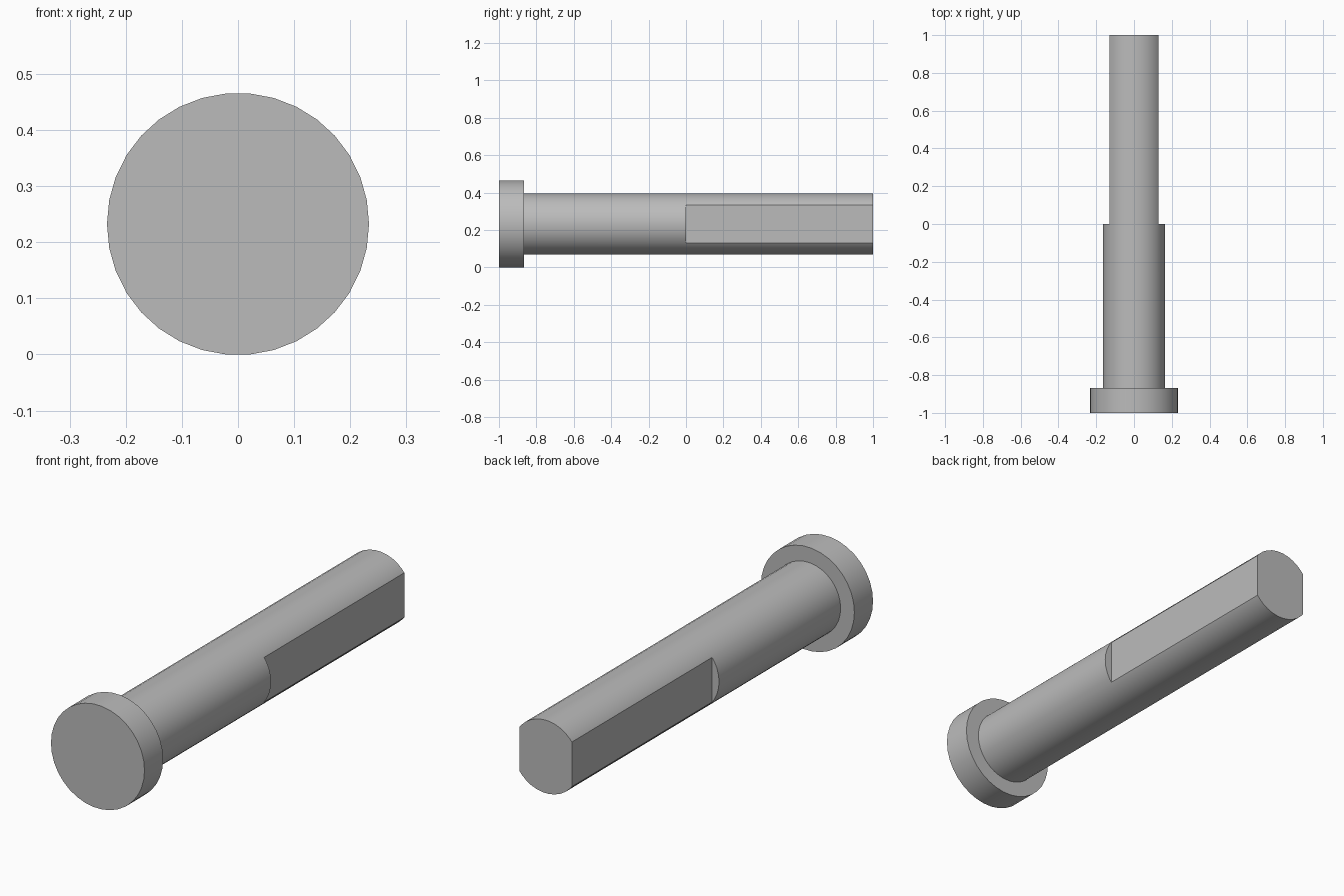
import bpy
import math

if "Cube" in bpy.data.objects:
    bpy.data.objects.remove(bpy.data.objects["Cube"], do_unlink=True)

SIDES = 34
HEAD_RADIUS = 0.2335
SHAFT_RADIUS = 0.165
HEAD_BACK = -0.867
FLAT_X = 0.13
AXIS_Z = HEAD_RADIUS * math.cos(math.pi / SIDES)

grey = bpy.data.materials.new("plain_grey")
grey.use_nodes = True
colour = (0.5, 0.5, 0.5, 1)
grey.diffuse_color = colour
grey.node_tree.nodes["Principled BSDF"].inputs["Base Color"].default_value = colour


def rod(name, radius, y0, y1):
    """Cylinder lying along y, with a vertex on each side and flats above and below."""
    bpy.ops.mesh.primitive_cylinder_add(
        vertices=SIDES, radius=radius, depth=y1 - y0,
        location=(0, (y0 + y1) / 2, AXIS_Z))
    ob = bpy.context.object
    ob.name = name
    ob.rotation_euler = (math.pi / 2, 0, 0)
    bpy.ops.object.transform_apply(location=False, rotation=True, scale=False)
    # turn about the rod axis so that a vertex points to +x
    ob.rotation_euler = (0, math.pi / 2, 0)
    bpy.ops.object.transform_apply(location=False, rotation=True, scale=False)
    ob.data.materials.append(grey)
    return ob


def smooth(ob):
    bpy.ops.object.select_all(action='DESELECT')
    ob.select_set(True)
    bpy.context.view_layer.objects.active = ob
    bpy.ops.object.shade_smooth_by_angle(angle=math.radians(25))


# Wide round head
head = rod("head", HEAD_RADIUS, -1, HEAD_BACK)
smooth(head)

# Shaft, with its rear half milled flat on both sides
shaft = rod("shaft", SHAFT_RADIUS, HEAD_BACK, 1)
for side in (-1, 1):
    bpy.ops.mesh.primitive_cube_add(size=1, location=(side * (FLAT_X + 0.1), 0.6, AXIS_Z))
    cutter = bpy.context.object
    cutter.scale = (0.2, 1.2, 0.6)
    bpy.ops.object.transform_apply(location=False, rotation=False, scale=True)
    cutter.data.materials.append(grey)
    bpy.context.view_layer.objects.active = shaft
    cut = shaft.modifiers.new("flat", 'BOOLEAN')
    cut.operation = 'DIFFERENCE'
    cut.solver = 'EXACT'
    cut.object = cutter
    bpy.ops.object.modifier_apply(modifier=cut.name)
    bpy.data.objects.remove(cutter, do_unlink=True)
smooth(shaft)
